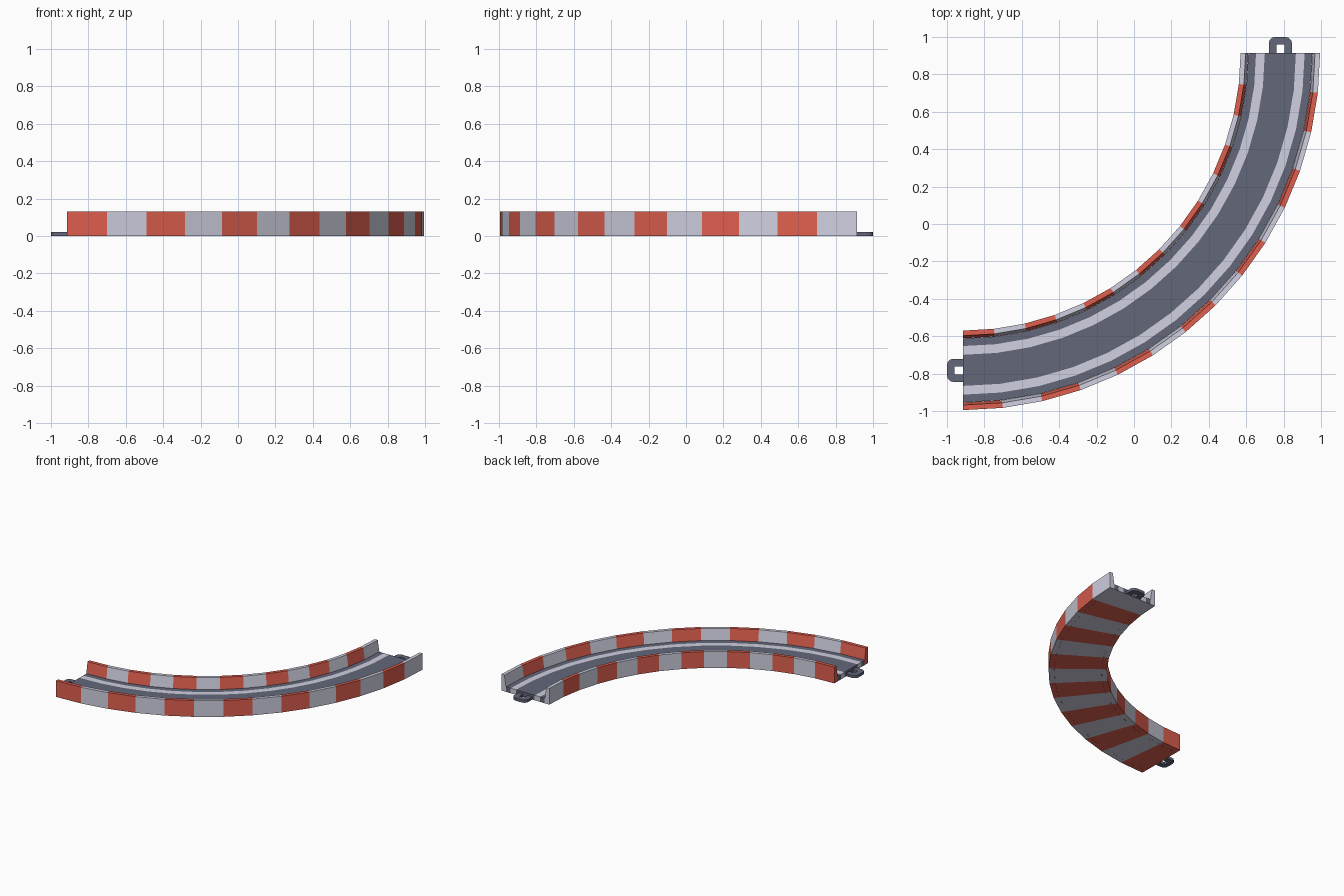
import bpy, bmesh, math
from mathutils import Vector

if "Cube" in bpy.data.objects:
    bpy.data.objects.remove(bpy.data.objects["Cube"], do_unlink=True)

SEGMENTS = 14
CENTRE = Vector((-0.915, 0.915, 0))
MID = 1.6975           # radius of the road's centre line
HALF = 0.2125          # half of the full track width
HEIGHT, ROAD_Z, HOOK_Z = 0.13, 0.04, 0.022


def material(name, rgb):
    m = bpy.data.materials.new(name)
    m.use_nodes = True
    m.diffuse_color = (*rgb, 1)
    m.node_tree.nodes["Principled BSDF"].inputs["Base Color"].default_value = (*rgb, 1)
    return m


RED, WHITE, DARK = range(3)
MATERIALS = [material("barrier red", (0.74, 0.115, 0.078)),
             material("pale white", (0.63, 0.63, 0.75)),
             material("road grey", (0.125, 0.135, 0.195))]


def finish(name, bm):
    bmesh.ops.recalc_face_normals(bm, faces=bm.faces)
    mesh = bpy.data.meshes.new(name)
    bm.to_mesh(mesh)
    bm.free()
    for m in MATERIALS:
        mesh.materials.append(m)
    obj = bpy.data.objects.new(name, mesh)
    bpy.context.collection.objects.link(obj)
    return obj


def ring(bm, profile, step):
    """Place a (radius, z) profile at one step round the quarter turn."""
    a = -math.pi / 2 + step * math.pi / 2 / SEGMENTS
    return [bm.verts.new(CENTRE + Vector((r * math.cos(a), r * math.sin(a), z)))
            for r, z in profile]


def banded(step):
    return RED if step % 2 == 0 else WHITE


# Barriers: vertical outside, sloping towards the road
def barrier(name, side):
    offsets = [(HALF, 0), (HALF, HEIGHT), (HALF - 0.027, HEIGHT),
               (HALF - 0.041, ROAD_Z), (HALF - 0.041, 0)]
    profile = [(MID + side * d, z) for d, z in offsets]
    bm = bmesh.new()
    rings = [ring(bm, profile, s) for s in range(SEGMENTS + 1)]
    n = len(profile)
    for s in range(SEGMENTS):
        for i in range(n):
            j = (i + 1) % n
            f = bm.faces.new((rings[s][i], rings[s][j], rings[s + 1][j], rings[s + 1][i]))
            f.material_index = banded(s)
    bm.faces.new(rings[0]).material_index = banded(0)
    bm.faces.new(rings[-1]).material_index = banded(SEGMENTS - 1)
    finish(name, bm)


barrier("outer_barrier", 1)
barrier("inner_barrier", -1)

# Road bed: grey with two pale lane lines, banded underneath
edges = [MID + d for d in (-0.171, -0.130, -0.083, 0.083, 0.130, 0.171)]
lanes = [DARK, WHITE, DARK, WHITE, DARK]
bm = bmesh.new()
tops = [ring(bm, [(r, ROAD_Z) for r in edges], s) for s in range(SEGMENTS + 1)]
lows = [ring(bm, [(r, 0) for r in edges], s) for s in range(SEGMENTS + 1)]
for i, lane in enumerate(lanes):
    for s in range(SEGMENTS):
        for layer, colour in ((tops, lane), (lows, banded(s))):
            f = bm.faces.new((layer[s][i], layer[s][i + 1],
                              layer[s + 1][i + 1], layer[s + 1][i]))
            f.material_index = colour
    for s in (0, SEGMENTS):
        f = bm.faces.new((lows[s][i], lows[s][i + 1], tops[s][i + 1], tops[s][i]))
        f.material_index = lane
for s in range(SEGMENTS):
    for i in (0, -1):
        f = bm.faces.new((lows[s][i], lows[s + 1][i], tops[s + 1][i], tops[s][i]))
        f.material_index = DARK
finish("road_bed", bm)


# Connector loops: a rounded U lying flat, open against the road end
def connector(name, origin, along, across):
    half_w, length, hole_w, hole_l, radius = 0.062, 0.085, 0.021, 0.046, 0.034
    outer, inner = [(-half_w, 0)], [(-hole_w, 0)]
    for side in (-1, 1):
        for k in range(4):
            t = math.radians(30 * (k if side < 0 else 3 - k))
            outer.append((side * (half_w - radius + radius * math.cos(t)),
                          length - radius + radius * math.sin(t)))
            inner.append((side * hole_w, hole_l))
    outer.append((half_w, 0))
    inner.append((hole_w, 0))

    bm = bmesh.new()

    def verts(path, z):
        return [bm.verts.new(origin + across * u + along * v + Vector((0, 0, z)))
                for u, v in path]

    o0, o1, i0, i1 = (verts(p, z) for p in (outer, inner) for z in (0, HOOK_Z))
    for k in range(len(outer) - 1):
        for a, b in ((o0, o1), (i0, i1), (o0, i0), (o1, i1)):
            bm.faces.new((a[k], a[k + 1], b[k + 1], b[k]))
    bmesh.ops.remove_doubles(bm, verts=bm.verts, dist=0.0001)
    for f in bm.faces:
        f.material_index = DARK
    finish(name, bm)


X, Y = Vector((1, 0, 0)), Vector((0, 1, 0))
connector("back_connector", CENTRE + X * MID, Y, X)
connector("right_connector", CENTRE - Y * MID, -X, Y)
